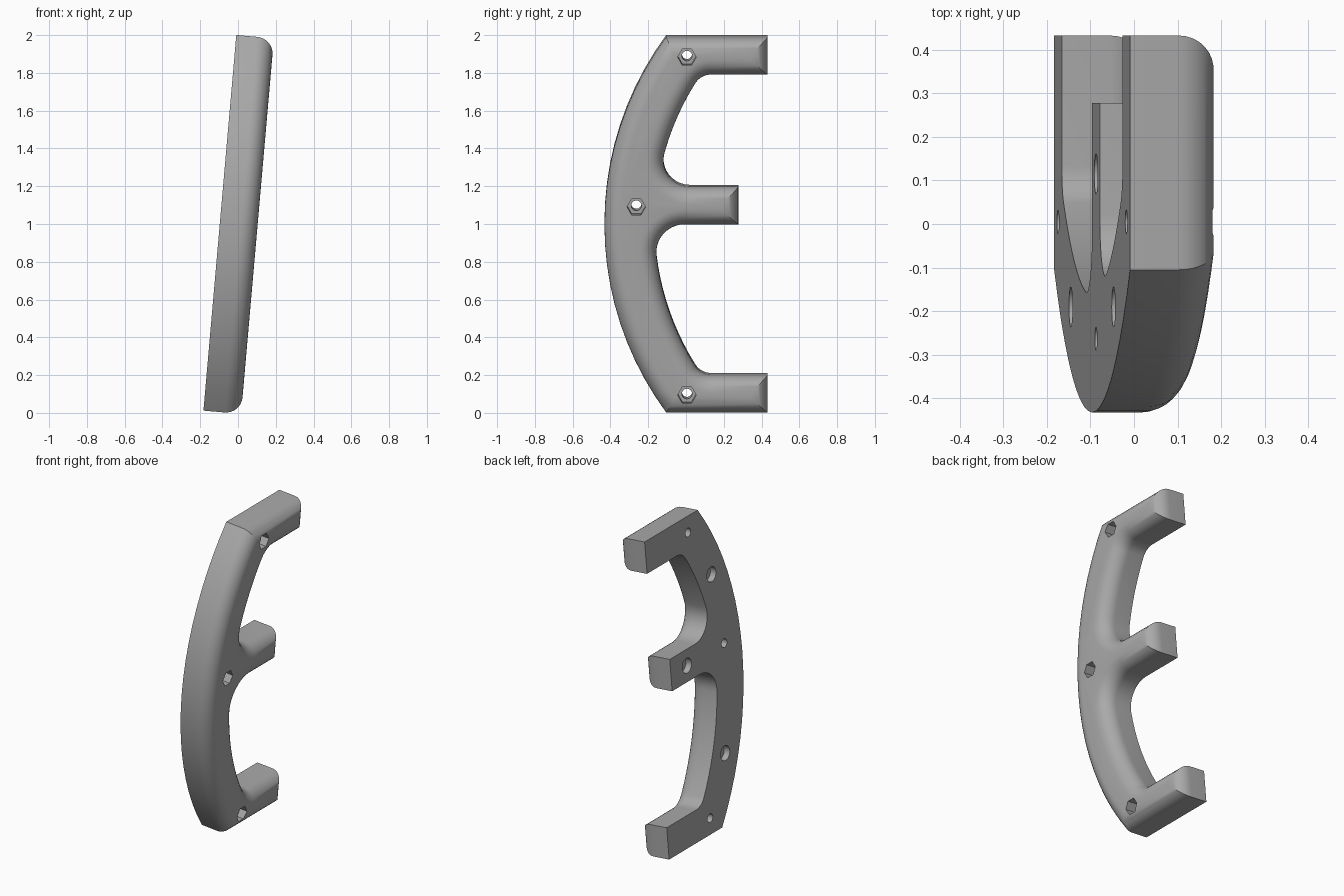
import bpy
import bmesh
from math import sin, cos, pi, atan2, sqrt, radians
from mathutils import Matrix, Vector

if "Cube" in bpy.data.objects:
    bpy.data.objects.remove(bpy.data.objects["Cube"], do_unlink=True)

# Local frame: u = depth, v = along the grip, w = thickness from the flat face
LENGTH, THICK, ROUND = 1.996, 0.2, 0.088
ARM_END, MID_END, TIP = 0.432, 0.277, -0.105
CU, CV = 1.254, LENGTH / 2          # shared centre of both bow arcs
R_OUT, R_IN = 1.686, 1.42


def arc(cu, cv, r, a0, a1, n):
    angles = [a0 + (a1 - a0) * i / n for i in range(n + 1)]
    return [Vector((cu + r * cos(a), cv + r * sin(a))) for a in angles]


def fillet(h, side, r):
    """Blend between the inner bow arc and an arm edge at height h."""
    fv = h + side * r
    fu = CU - sqrt((R_IN - r) ** 2 - (fv - CV) ** 2)
    bow_angle = atan2(fv - CV, fu - CU) % (2 * pi)
    edge_angle = 1.5 * pi if side > 0 else 0.5 * pi
    return arc(fu, fv, r, bow_angle, edge_angle, 10), bow_angle


def bay(low, high, r_low, r_high):
    """Inner opening between two arms, from bottom to top."""
    lower, a_low = fillet(low, 1, r_low)
    upper, a_high = fillet(high, -1, r_high)
    return lower[::-1] + arc(CU, CV, R_IN, a_low, a_high, 10)[1:-1] + upper


def arm_end(u, low, high):
    return [Vector((u, low)), Vector((u, high))]


# Side outline: three arms joined by a bow
half = atan2(CV, CU - TIP)
outline = arm_end(ARM_END, 0, 0.2)
outline += bay(0.2, 1.0, 0.1, 0.15)
outline += arm_end(MID_END, 1.0, 1.2)
outline += bay(1.2, LENGTH - 0.2, 0.14, 0.1)
outline += arm_end(ARM_END, LENGTH - 0.2, LENGTH)
outline += arc(CU, CV, R_OUT, pi - half, pi + half, 20)


def inset(points, d):
    result = []
    for i, p in enumerate(points):
        e1 = (p - points[i - 1]).normalized()
        e2 = (points[(i + 1) % len(points)] - p).normalized()
        n1, n2 = Vector((-e1.y, e1.x)), Vector((-e2.y, e2.x))
        result.append(p + (n1 + n2) * d / (1 + n1.dot(n2)))
    return result


def add_object(name, bm):
    bmesh.ops.recalc_face_normals(bm, faces=bm.faces)
    mesh = bpy.data.meshes.new(name)
    bm.to_mesh(mesh)
    bm.free()
    obj = bpy.data.objects.new(name, mesh)
    bpy.context.collection.objects.link(obj)
    return obj


# Grip body: flat back, straight wall, then rounded over to the outer face
STEPS = 8
layers = [(0, 0)]
for i in range(STEPS + 1):
    a = 0.5 * pi * i / STEPS
    layers.append((THICK - ROUND + ROUND * sin(a), ROUND * (1 - cos(a))))

bm = bmesh.new()
rings = [[bm.verts.new((p.x, p.y, w)) for p in inset(outline, d)] for w, d in layers]
for low, high in zip(rings, rings[1:]):
    for i in range(len(low)):
        bm.faces.new((low[i - 1], low[i], high[i], high[i - 1]))
bm.faces.new(rings[0][::-1])
bm.faces.new(rings[-1])
grip = add_object("grip_body", bm)


def cut(u, v, w0, w1, radius, sides):
    """Drill a straight round or hexagonal pocket into the grip."""
    bm = bmesh.new()
    place = Matrix.Translation((u, v, (w0 + w1) / 2)) @ Matrix.Rotation(pi / 2, 4, 'Z')
    bmesh.ops.create_cone(bm, cap_ends=True, segments=sides, radius1=radius,
                          radius2=radius, depth=w1 - w0, matrix=place)
    cutter = add_object("hole_cutter", bm)
    cutter.hide_render = True
    mod = grip.modifiers.new("hole", 'BOOLEAN')
    mod.operation, mod.solver, mod.object = 'DIFFERENCE', 'EXACT', cutter
    bpy.ops.object.modifier_apply(modifier=mod.name)
    bpy.data.objects.remove(cutter, do_unlink=True)


bpy.ops.object.select_all(action='DESELECT')
bpy.context.view_layer.objects.active = grip
grip.select_set(True)

# Bolt holes with hexagonal nut pockets
for u, v in ((0.005, 0.1), (-0.263, 1.1), (0.005, LENGTH - 0.1)):
    cut(u, v, -0.1, THICK + 0.1, 0.027, 24)
    cut(u, v, THICK - 0.08, THICK + 0.1, 0.049, 6)

# Blind round pockets in the flat face
for u, v in ((-0.19, 0.436), (0.115, 1.1), (-0.19, LENGTH - 0.436)):
    cut(u, v, -0.1, 0.04, 0.046, 24)

# Lean the grip into its standing pose
c, s = cos(radians(5)), sin(radians(5))
pose = Matrix(((0, s, c, -0.183), (1, 0, 0, 0), (0, c, -s, 0.012), (0, 0, 0, 1)))
grip.data.transform(pose)

# Plain grey finish
GREY = (0.4, 0.4, 0.4, 1)
mat = bpy.data.materials.new("plain_grey")
mat.use_nodes = True
mat.diffuse_color = GREY
mat.node_tree.nodes["Principled BSDF"].inputs["Base Color"].default_value = GREY
grip.data.materials.clear()
grip.data.materials.append(mat)
bpy.ops.object.shade_smooth_by_angle(angle=radians(30))
